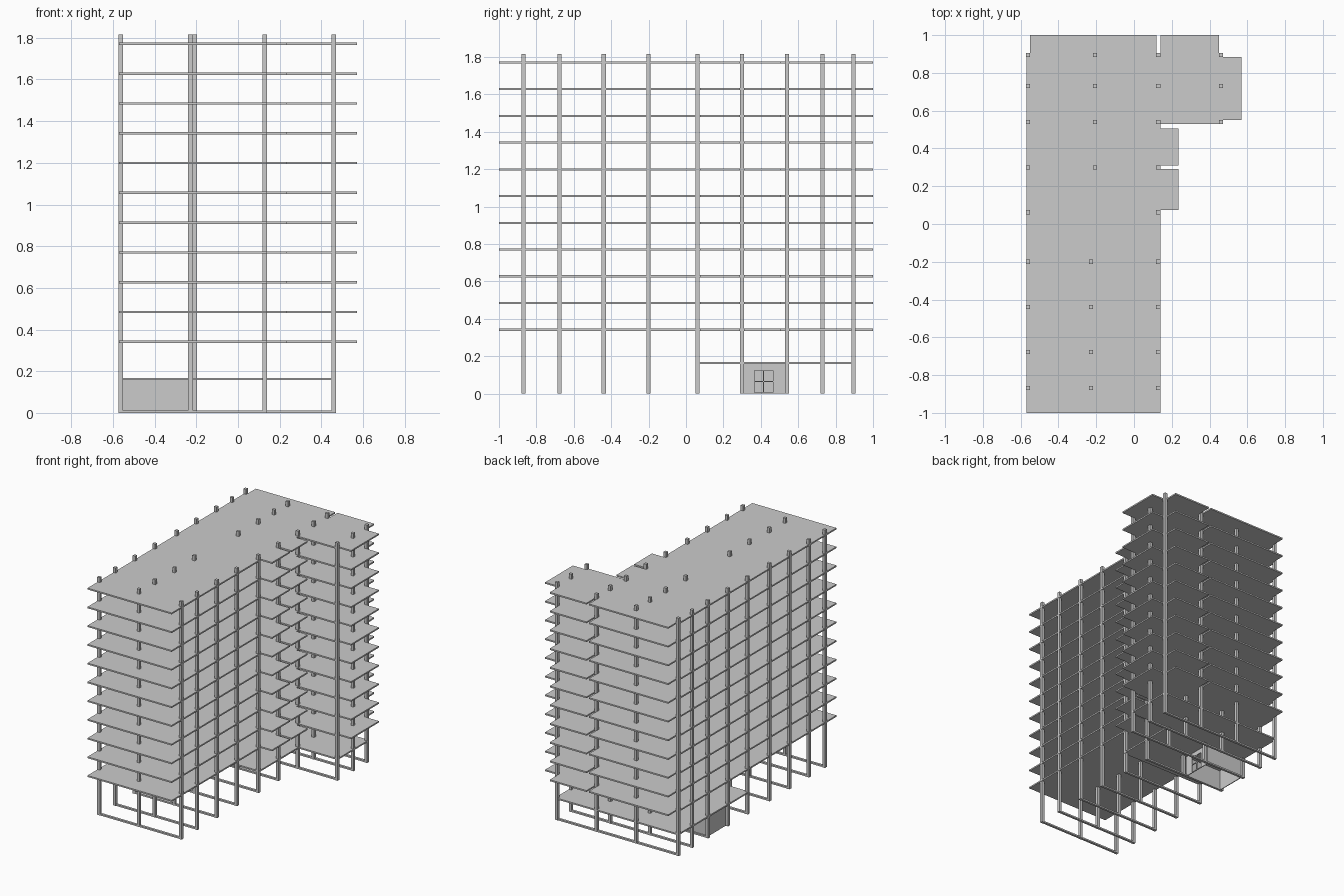
import bpy, bmesh

if "Cube" in bpy.data.objects:
    bpy.data.objects.remove(bpy.data.objects["Cube"])


def box(bm, x0, x1, y0, y1, z0, z1):
    v = bmesh.ops.create_cube(bm, size=1)["verts"]
    for p in v:
        p.co.x = x0 if p.co.x < 0 else x1
        p.co.y = y0 if p.co.y < 0 else y1
        p.co.z = z0 if p.co.z < 0 else z1


def finish(bm, name):
    me = bpy.data.meshes.new(name)
    bmesh.ops.recalc_face_normals(bm, faces=bm.faces)
    bm.to_mesh(me)
    bm.free()
    ob = bpy.data.objects.new(name, me)
    bpy.context.collection.objects.link(ob)
    return ob


def slab(name, outline, z, t=0.011):
    bm = bmesh.new()
    f = bm.faces.new([bm.verts.new((x, y, z - t / 2)) for x, y in outline])
    r = bmesh.ops.extrude_face_region(bm, geom=[f])
    top = [g for g in r["geom"] if isinstance(g, bmesh.types.BMVert)]
    bmesh.ops.translate(bm, verts=top, vec=(0, 0, t))
    return finish(bm, name)


# Typical floor plates with balconies and notches
floor = [(-.57, -1), (.14, -1), (.14, .075), (.235, .075), (.235, .29),
         (.14, .29), (.14, .31), (.235, .31), (.235, .505), (.14, .505),
         (.14, .53), (.47, .53), (.47, .55), (.57, .55), (.57, .885),
         (.47, .885), (.45, .905), (.45, 1), (.14, 1), (.14, .905),
         (.12, .905), (.12, 1), (-.55, 1), (-.55, .905), (-.57, .905)]
for i in range(11):
    slab(f"floor_slab_{i + 1}", floor, 0.341 + i * 0.143)

# Lower podium slab over the entrance level
podium = [(-.57, .055), (.14, .055), (.14, .53), (.47, .53), (.47, .905), (-.57, .905)]
slab("podium_slab", podium, 0.163)

# Column grid: y row -> x positions
L, R, W = -0.562, 0.128, 0.46
rows = {y: [L, -0.228, R] for y in (-.868, -.677, -.44, -.2)}
rows[.062] = [L, R]
rows[.30] = [L, -0.207, R]
for y in (.54, .73, .895):
    rows[y] = [L, -0.207, R, W]

h = 0.011
cols, beams = bmesh.new(), bmesh.new()
for y, xs in rows.items():
    for x in xs:
        box(cols, x - h, x + h, y - h, y + h, 0, 1.815)
    # Ground beam tying each row
    box(beams, xs[0], xs[-1], y - 0.009, y + 0.009, 0, 0.012)
finish(cols, "columns")
finish(beams, "ground_beams")

# Ground floor room: three walls below the podium
x0, x1, y0, y1, top, t = -0.553, -0.235, 0.297, 0.537, 0.16, 0.006
room = bmesh.new()
box(room, x0, x1, y0, y0 + t, 0, top)
box(room, x0, x1, y1 - t, y1, 0, top)
box(room, x0, x0 + t, y0 + t, y1 - t, 0, top)
# Entrance wall either side of the glazed opening
box(room, x1 - t, x1, y0 + t, 0.36, 0, top)
box(room, x1 - t, x1, 0.47, y1 - t, 0, top)
box(room, x1 - t, x1, 0.36, 0.47, 0.13, top)
finish(room, "entrance_room_walls")

# Glazing bars of the entrance
bars = bmesh.new()
for y in (0.363, 0.415, 0.467):
    box(bars, x1 - t, x1, y - .003, y + .003, 0, 0.13)
for z in (0.003, 0.065, 0.127):
    box(bars, x1 - t, x1, 0.36, 0.47, z - .003, z + .003)
finish(bars, "entrance_frame")
